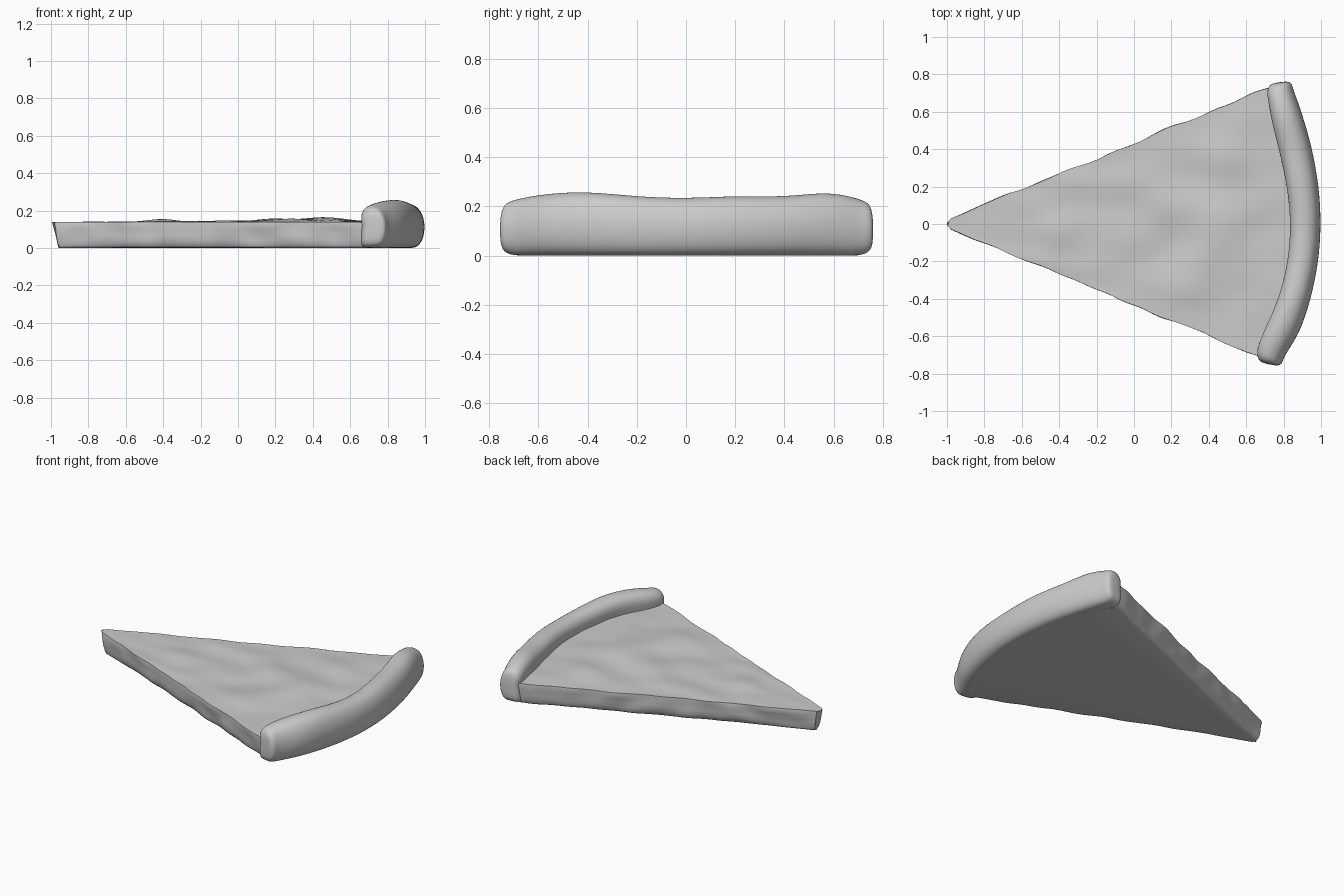
import bpy, bmesh, math
from mathutils import Vector, noise

if "Cube" in bpy.data.objects:
    bpy.data.objects.remove(bpy.data.objects["Cube"])


def loft(name, rings, levels=0, angle=50):
    """Skin closed rings of points into one capped solid."""
    bm = bmesh.new()
    vs = [[bm.verts.new(p) for p in ring] for ring in rings]
    n = len(vs[0])
    for a, b in zip(vs, vs[1:]):
        for i in range(n):
            j = (i + 1) % n
            bm.faces.new((a[i], a[j], b[j], b[i]))
    bm.faces.new(vs[0])
    bm.faces.new(vs[-1])
    bmesh.ops.recalc_face_normals(bm, faces=bm.faces)
    me = bpy.data.meshes.new(name)
    bm.to_mesh(me)
    bm.free()
    ob = bpy.data.objects.new(name, me)
    bpy.context.collection.objects.link(ob)
    bpy.context.view_layer.objects.active = ob
    ob.select_set(True)
    bpy.ops.object.shade_smooth_by_angle(angle=math.radians(angle))
    ob.select_set(False)
    if levels:
        m = ob.modifiers.new("smooth", 'SUBSURF')
        m.levels = m.render_levels = levels
    return ob


# Slice: wedge with bumpy topping and slightly wavy cut sides
# melted-cheese lumps: x, y, radius, height
LUMPS = [(0.45, -0.05, 0.16, 0.028), (0.15, 0.12, 0.12, 0.018),
         (-0.4, -0.05, 0.1, 0.014), (0.5, 0.38, 0.14, 0.02),
         (0.3, -0.33, 0.13, 0.018)]


def slab_point(t, s, z, inset):
    end = 0.93 - 0.22 * s * s + 0.02 * s
    x0 = -1 + 0.022 * s * s + inset
    x = x0 + t * (end - x0)
    w = 0.022 + 0.412 * (x + 1 - inset * (1 - t))
    w += 0.012 * noise.noise(Vector((x * 7, 5 * (s > 0), z * 12))) - inset * min(1, 0.4 + 3 * t)
    return Vector((x, s * max(w, 0.012), z))


def top_point(t, s):
    p = slab_point(t, s, 0.14, 0)
    fade = (1 - abs(s) ** 6) * min(1, t * 6)
    bump = 0.012 * noise.noise(Vector((p.x * 3.5, p.y * 6, 2)))
    bump += sum(h * math.exp(-((p.x - x) ** 2 + (p.y - y) ** 2) / r ** 2)
                for x, y, r, h in LUMPS)
    p.z += bump * fade
    return p


STEPS, ACROSS = 60, 28
SIDE = [(0.125, -0.001), (0.10, 0.004), (0.07, 0.007), (0.04, 0.011),
        (0.015, 0.018), (0.004, 0.026), (0.0, 0.04)]
rings = []
for i in range(STEPS + 1):
    t = i / STEPS
    ring = [top_point(t, -1 + 2 * k / ACROSS) for k in range(ACROSS + 1)]
    ring += [slab_point(t, 1, z, d) for z, d in SIDE]
    ring += [slab_point(t, s / 3, 0, 0.04) for s in (2, 1, 0, -1, -2)]
    ring += [slab_point(t, -1, z, d) for z, d in reversed(SIDE)]
    rings.append(ring)
loft("slice", rings)

# Crust: puffy roll swept along the outer arc
# stations: inner x, inner y, outer x, outer y, height
STATIONS = [(0.655, -0.685, 0.80, -0.715, 0.225), (0.67, -0.63, 0.845, -0.645, 0.238),
            (0.705, -0.55, 0.89, -0.57, 0.25), (0.775, -0.40, 0.945, -0.41, 0.26),
            (0.825, -0.2, 0.988, -0.205, 0.238), (0.84, 0, 1.002, 0, 0.23),
            (0.82, 0.2, 0.99, 0.205, 0.242), (0.775, 0.4, 0.952, 0.41, 0.236),
            (0.735, 0.55, 0.907, 0.565, 0.257), (0.72, 0.65, 0.873, 0.665, 0.242),
            (0.71, 0.695, 0.853, 0.715, 0.228)]
# section: fraction from inner to outer edge, fraction of height
SECTION = [(0.0, 0.0), (0.3, 0.0), (0.55, 0.0), (0.74, 0.015), (0.93, 0.15),
           (1.01, 0.42), (0.98, 0.68), (0.83, 0.91), (0.58, 1.01),
           (0.3, 1.01), (0.07, 0.92), (-0.02, 0.75), (0.03, 0.55), (0.0, 0.25)]


def section(st, scale=1.0, push=0.0):
    xi, yi, xo, yo, h = st
    pts = []
    for f, g in SECTION:
        f = 0.48 + (f - 0.48) * scale
        z = h * (0.46 + (g - 0.46) * scale)
        pts.append(Vector((xi + f * (xo - xi), yi + f * (yo - yi) + push, z)))
    return pts


rings = [section(STATIONS[0], 0.5, -0.052), section(STATIONS[0], 0.88, -0.04)]
rings += [section(st) for st in STATIONS]
rings += [section(STATIONS[-1], 0.88, 0.042), section(STATIONS[-1], 0.5, 0.054)]
loft("crust", rings, levels=2, angle=180)
